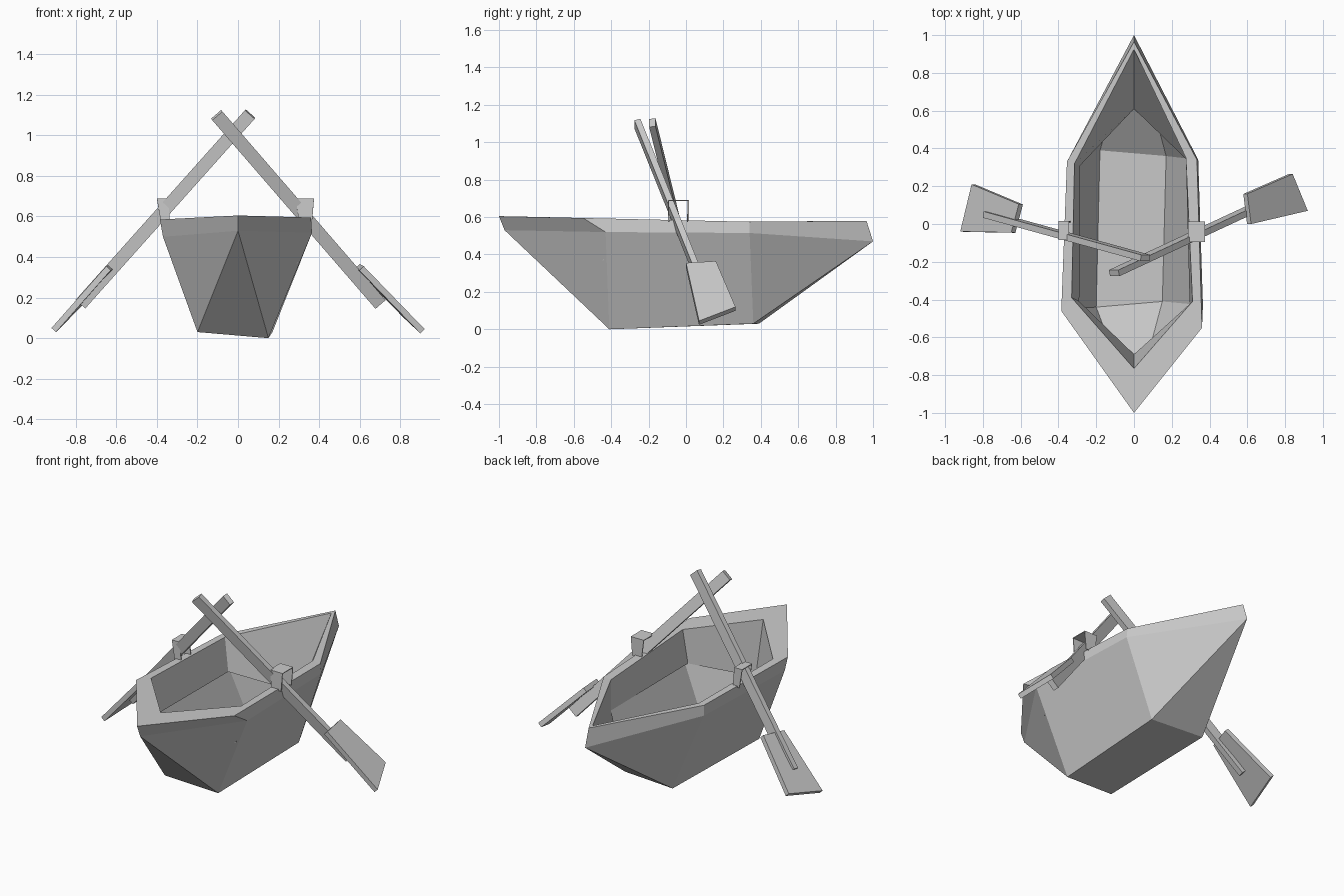
import bpy, bmesh
from mathutils import Vector

if "Cube" in bpy.data.objects:
    bpy.data.objects.remove(bpy.data.objects["Cube"])


def make(name, verts, faces, recalc=True):
    mesh = bpy.data.meshes.new(name)
    mesh.from_pydata([tuple(v) for v in verts], [], faces)
    bm = bmesh.new()
    bm.from_mesh(mesh)
    if recalc:
        bmesh.ops.recalc_face_normals(bm, faces=bm.faces)
    bm.to_mesh(mesh)
    bm.free()
    obj = bpy.data.objects.new(name, mesh)
    bpy.context.collection.objects.link(obj)
    return obj


def strip(a, b, n):
    """Quads joining two closed rings of n points."""
    return [(a + i, a + (i + 1) % n, b + (i + 1) % n, b + i) for i in range(n)]


# Hull rings, each: bow, right front, right back, stern, left back, left front
lip = [(0, -.69, .27), (.295, -.44, .37), (.29, .33, .37),
       (0, .61, .20), (-.285, .31, .37), (-.29, -.41, .37)]
inner = [(0, -.765, .60), (.31, -.41, .59), (.275, .35, .575),
         (0, .925, .58), (-.315, .32, .575), (-.33, -.39, .585)]
outer = [(0, -1, .605), (.36, -.55, .595), (.333, .34, .575),
         (0, .965, .58), (-.355, .33, .575), (-.385, -.46, .585)]
band = [(0, -.97, .53), (.365, -.43, .52), (.34, .34, .515),
        (0, 1, .47), (-.355, .33, .51), (-.37, -.45, .50)]
# Bottom corners: right front, right back, left back, left front
bottom = [(.15, -.41, 0), (.17, .36, .03), (-.18, .39, .03), (-.20, -.44, .03)]
faces = strip(0, 6, 6) + strip(6, 12, 6) + strip(12, 18, 6)
faces += [(18, 24, 27), (18, 19, 24), (19, 20, 25, 24), (20, 21, 25),
          (21, 26, 25), (21, 22, 26), (22, 23, 27, 26), (23, 18, 27),
          (24, 25, 26, 27)]
make("hull", lip + inner + outer + band + bottom, faces)

BOX = [(0, 1, 2, 3), (7, 6, 5, 4)] + strip(0, 4, 4)


def shaft(name, a, b, w, t):
    """Flat bar whose wide side lies in the xz plane."""
    a, b = Vector(a), Vector(b)
    d = (b - a).normalized()
    wide = d.cross(Vector((0, 1, 0))).normalized() * w / 2
    thin = d.cross(wide).normalized() * t / 2
    verts = [p + wide * i + thin * j for p in (a, b)
             for i, j in ((-1, -1), (1, -1), (1, 1), (-1, 1))]
    make(name, verts, BOX)


def blade(name, corners, t):
    """Plate with given upper corners, thickened downwards."""
    c = [Vector(p) for p in corners]
    n = (c[2] - c[0]).cross(c[3] - c[1]).normalized()
    if n.z > 0:
        n = -n
    make(name, c + [p + n * t for p in c], BOX)


def oarlock(name, x0, x1, lean, y0, y1, z0, z1):
    """Thin inverted-U strap, open along the oar."""
    path = [(y0, z0), (y0, z1), (y1, z1), (y1, z0)]
    verts = []
    for y, z in path:
        low = z == z0
        verts += [(x0 + (lean[0] if low else 0), y, z),
                  (x1 + (lean[1] if low else 0), y, z)]
    obj = make(name, verts, [(2 * i, 2 * i + 1, 2 * i + 3, 2 * i + 2) for i in range(3)])
    mod = obj.modifiers.new("thickness", "SOLIDIFY")
    mod.thickness = .006


# Right oar
shaft("right_oar_shaft", (-.105, -.26, 1.10), (.70, .115, .17), .066, .034)
blade("right_oar_blade", [(.60, .16, .365), (.62, 0, .355),
                          (.92, .07, .045), (.84, .265, .12)], .03)
oarlock("right_oarlock", .285, .375, (.015, -.01), -.095, .012, .575, .69)

# Left oar
shaft("left_oar_shaft", (.06, -.18, 1.105), (-.775, .05, .17), .064, .034)
blade("left_oar_blade", [(-.61, .105, .37), (-.65, -.045, .355),
                         (-.92, -.04, .05), (-.86, .21, .11)], .03)
oarlock("left_oarlock", -.40, -.345, (.02, .01), -.085, .015, .57, .69)
